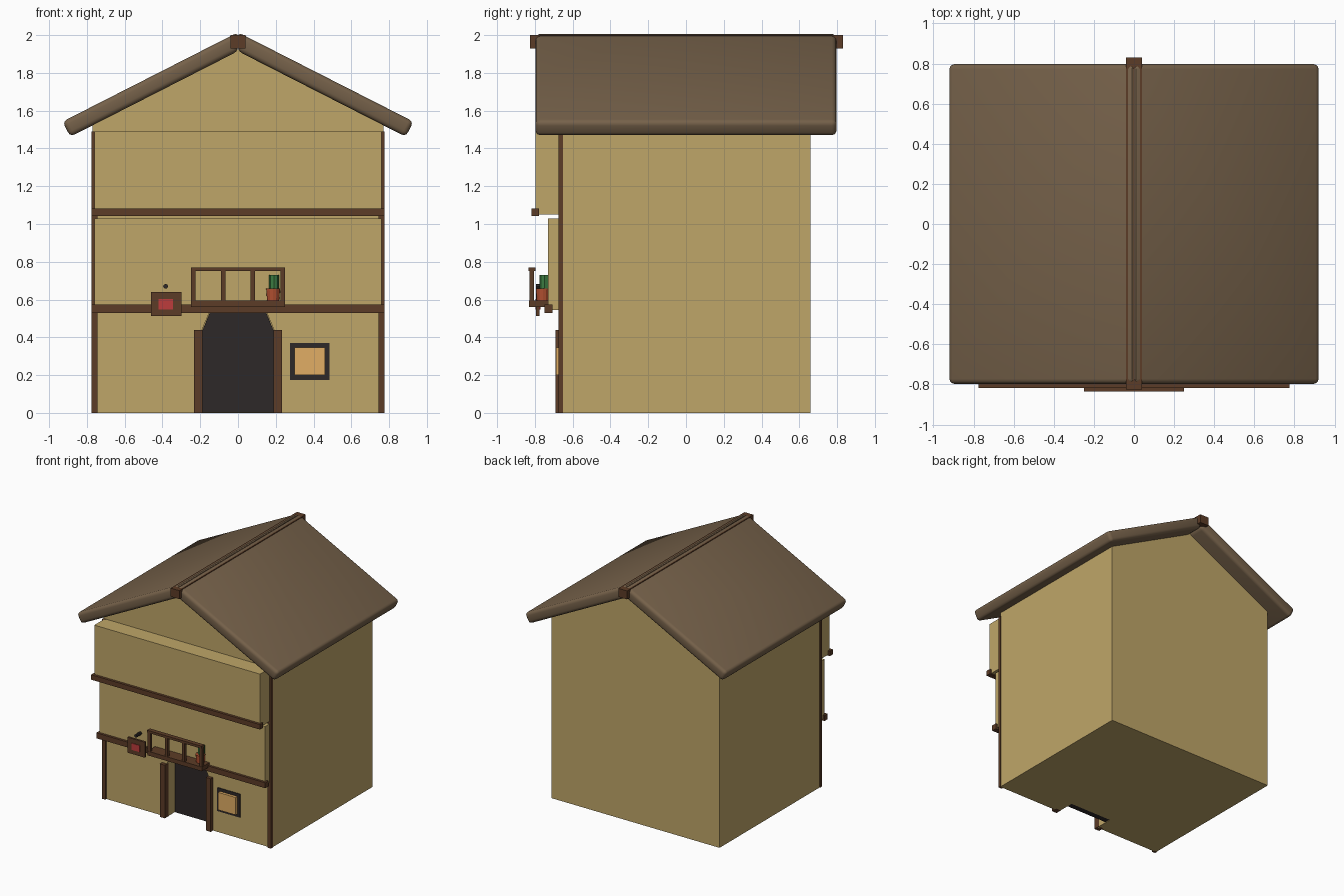
import bpy, bmesh, math

if "Cube" in bpy.data.objects:
    bpy.data.objects.remove(bpy.data.objects["Cube"])

def mat(name, *rgb):
    m = bpy.data.materials.new(name)
    m.diffuse_color = (*rgb, 1)
    m.use_nodes = True
    m.node_tree.nodes["Principled BSDF"].inputs["Base Color"].default_value = m.diffuse_color
    return m

PLASTER = mat("plaster", 0.52, 0.38, 0.14)
WOOD = mat("wood", 0.107, 0.045, 0.02)
ROOF = mat("roof", 0.18, 0.12, 0.068)
DARK = mat("dark", 0.026, 0.021, 0.021)
GLOW = mat("window_glow", 0.75, 0.42, 0.13)
RED = mat("red", 0.51, 0.045, 0.045)
CLAY = mat("clay", 0.45, 0.08, 0.03)
LEAF = mat("leaf", 0.045, 0.2, 0.053)

def finish(name, bm, material):
    bmesh.ops.recalc_face_normals(bm, faces=bm.faces)
    me = bpy.data.meshes.new(name)
    bm.to_mesh(me)
    bm.free()
    ob = bpy.data.objects.new(name, me)
    bpy.context.collection.objects.link(ob)
    if material:
        me.materials.append(material)
    return ob

def prism(name, pts, y0, y1, material=None):
    """Extrude an x-z outline along y."""
    bm = bmesh.new()
    face = bm.faces.new([bm.verts.new((x, y0, z)) for x, z in pts])
    ext = bmesh.ops.extrude_face_region(bm, geom=[face])["geom"]
    bmesh.ops.translate(bm, vec=(0, y1 - y0, 0),
                        verts=[v for v in ext if isinstance(v, bmesh.types.BMVert)])
    return finish(name, bm, material)

def box(name, x0, x1, y0, y1, z0, z1, material=None):
    return prism(name, [(x0, z0), (x1, z0), (x1, z1), (x0, z1)], y0, y1, material)

def tube(name, r0, r1, length, loc, material, sides=12, rot=(0, 0, 0)):
    bm = bmesh.new()
    bmesh.ops.create_cone(bm, cap_ends=True, segments=sides, radius1=r0, radius2=r1, depth=length)
    ob = finish(name, bm, material)
    ob.location, ob.rotation_euler = loc, rot
    return ob

def apply_mods(ob):
    bpy.context.view_layer.objects.active = ob
    for m in list(ob.modifiers):
        bpy.ops.object.modifier_apply(modifier=m.name)

def cut(ob, cutter):
    m = ob.modifiers.new("cut", 'BOOLEAN')
    m.operation, m.solver, m.object = 'DIFFERENCE', 'EXACT', cutter
    apply_mods(ob)
    bpy.data.objects.remove(cutter)

def arch(r, z0, spring):
    steps = [math.radians(45 * i) for i in range(5)]
    return [(-r, z0), (r, z0)] + [(r * math.cos(a), spring + r * math.sin(a)) for a in steps]

# House body with gables, door recess and window recess
body = prism("house_body", [(-0.77, 0), (0.77, 0), (0.77, 1.53), (0, 1.925), (-0.77, 1.53)],
             -0.66, 0.66, PLASTER)
cut(body, prism("door_cutter", arch(0.19, -0.1, 0.44), -0.8, -0.51))
cut(body, box("window_cutter", 0.275, 0.485, -0.8, -0.62, 0.175, 0.37))

# Overhanging upper floors and their beams
box("middle_floor", -0.76, 0.76, -0.73, -0.66, 0.545, 1.03, PLASTER)
box("top_floor", -0.76, 0.76, -0.797, -0.66, 1.05, 1.49, PLASTER)
box("middle_beam", -0.775, 0.775, -0.75, -0.708, 0.53, 0.575, WOOD)
box("top_beam", -0.775, 0.775, -0.818, -0.777, 1.042, 1.083, WOOD)

# Corner posts and door posts
for side, s in (("left", -1), ("right", 1)):
    x0, x1 = sorted((s * 0.745, s * 0.775))
    box(side + "_corner_post", x0, x1, -0.675, -0.65, 0, 1.49, WOOD)
    x0, x1 = sorted((s * 0.188, s * 0.233))
    box(side + "_door_post", x0, x1, -0.69, -0.64, 0, 0.44, WOOD)

# Door
prism("door", arch(0.187, 0.002, 0.44), -0.56, -0.505, DARK)

# Window: dark rounded surround with a projecting lit pane
frame = box("window_frame", 0.275, 0.485, -0.665, -0.62, 0.175, 0.37, DARK)
cut(frame, box("pane_cutter", 0.30, 0.46, -0.8, -0.645, 0.20, 0.345))
box("window_pane", 0.30, 0.46, -0.688, -0.64, 0.20, 0.345, GLOW)

# Roof slabs with softened edges
slope = math.atan(0.51)
nx, nz = math.sin(slope) * 0.09, math.cos(slope) * 0.09
for side, s in (("left", -1), ("right", 1)):
    eave = (0.888, 1.462)
    top = (0.0, 1.462 + 0.888 * 0.51)
    pts = [top, eave, (eave[0] + nx, eave[1] + nz), (0, top[1] + 0.1)]
    slab = prism(side + "_roof_slab", [(s * x, z) for x, z in pts], -0.797, 0.797, ROOF)
    bev = slab.modifiers.new("bevel", 'BEVEL')
    bev.width, bev.segments = 0.025, 3
    apply_mods(slab)
    bpy.ops.object.select_all(action='DESELECT')
    slab.select_set(True)
    bpy.ops.object.shade_smooth_by_angle(angle=math.radians(40))
box("ridge_beam", -0.04, 0.04, -0.825, 0.83, 1.93, 2.0, WOOD)

# Balcony
box("balcony_floor", -0.25, 0.25, -0.83, -0.72, 0.56, 0.595, WOOD)
box("balcony_rail", -0.25, 0.25, -0.835, -0.798, 0.75, 0.77, WOOD)
for i, x in enumerate((-0.237, -0.079, 0.079, 0.237)):
    box(f"balcony_post_{i + 1}", x - 0.012, x + 0.012, -0.828, -0.804, 0.59, 0.755, WOOD)

# Potted plant
tube("flower_pot", 0.032, 0.037, 0.065, (0.186, -0.758, 0.627), CLAY)
tube("plant", 0.026, 0.026, 0.075, (0.19, -0.75, 0.692), LEAF, 8)

# Hanging sign and its bracket
box("sign_board", -0.46, -0.30, -0.793, -0.775, 0.512, 0.64, WOOD)
box("sign_panel", -0.42, -0.345, -0.797, -0.771, 0.547, 0.602, RED)
tube("sign_bracket", 0.013, 0.013, 0.07, (-0.383, -0.76, 0.67), DARK, 8, (math.pi / 2, 0, 0))
